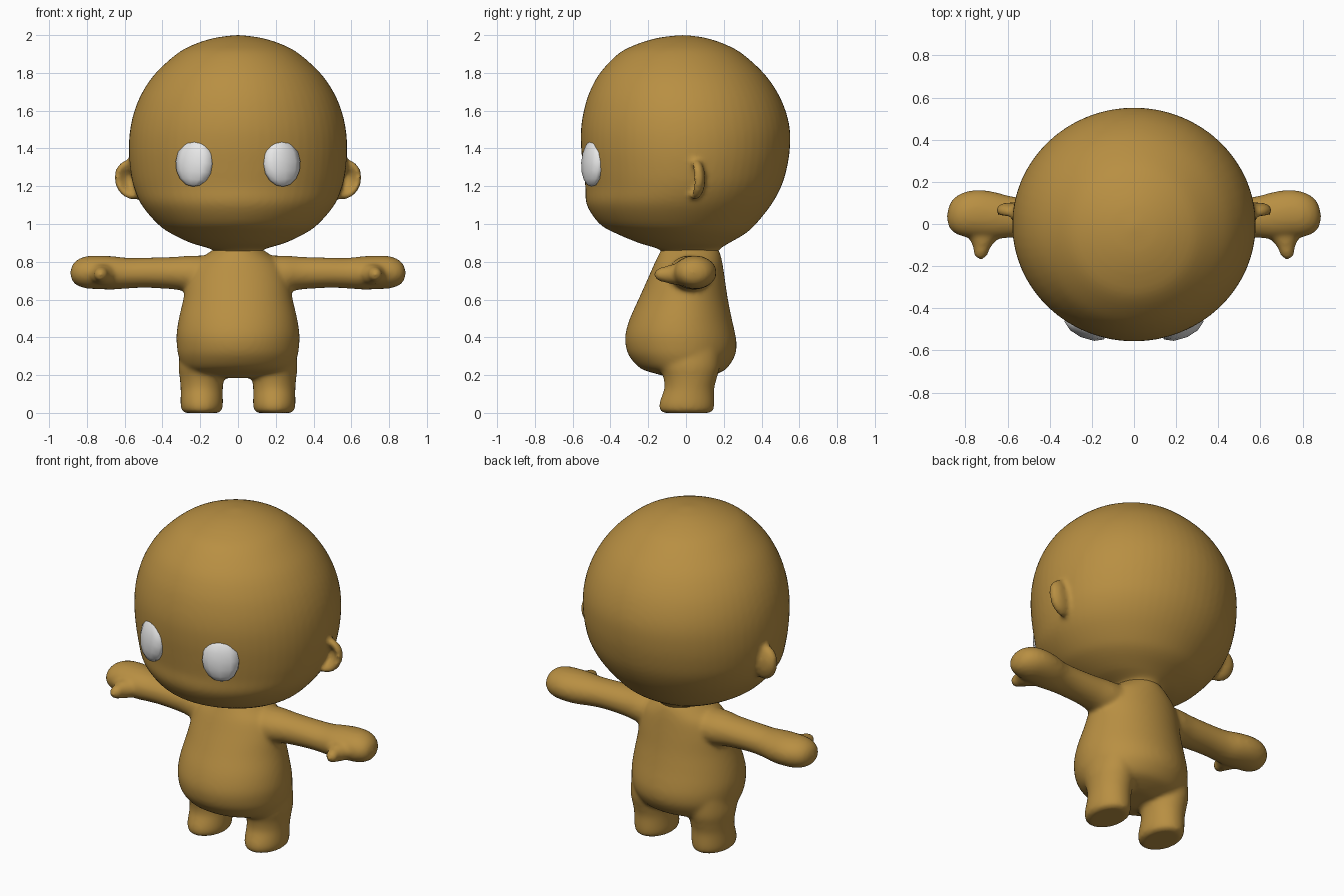
import bpy, bmesh, math
from mathutils import Vector, Matrix


def material(name, color):
    m = bpy.data.materials.new(name)
    m.diffuse_color = (*color, 1)
    return m


SKIN = material("brown skin", (0.48, 0.275, 0.055))
WHITE = material("eye white", (0.8, 0.8, 0.8))


def spline(rows, steps=4):
    """Catmull-Rom subdivision of a list of section tuples."""
    out = []
    for i in range(len(rows) - 1):
        a, b, c, d = (rows[max(i - 1, 0)], rows[i], rows[i + 1], rows[min(i + 2, len(rows) - 1)])
        for s in range(steps):
            t = s / steps
            out.append([0.5 * (2 * q + (r - p) * t + (2 * p - 5 * q + 4 * r - u) * t * t
                               + (3 * q - p - 3 * r + u) * t ** 3)
                        for p, q, r, u in zip(a, b, c, d)])
    return out + [list(rows[-1])]


def loft(bm, rows, place, n=64):
    """Closed tube through elliptical sections; place(row, cos, sin) gives a point."""
    rings = []
    for row in spline(rows):
        rings.append([bm.verts.new(place(row, math.cos(2 * math.pi * k / n),
                                         math.sin(2 * math.pi * k / n))) for k in range(n)])
    for a, b in zip(rings, rings[1:]):
        for k in range(n):
            bm.faces.new((a[k], a[(k + 1) % n], b[(k + 1) % n], b[k]))
    bm.faces.new(rings[0][::-1])
    bm.faces.new(rings[-1])


def upright(cx=0):
    # row: z, half width, front y, back y
    return lambda r, c, s: (cx + r[1] * c, (r[2] + r[3]) / 2 + (r[3] - r[2]) / 2 * s, r[0])


def sideways(side):
    # row: x, centre y, half depth, centre z, half height
    return lambda r, c, s: (side * r[0], r[1] + r[2] * c, r[3] + r[4] * s)


def finish(name, bm, mat):
    bmesh.ops.recalc_face_normals(bm, faces=bm.faces[:])
    me = bpy.data.meshes.new(name)
    bm.to_mesh(me)
    bm.free()
    me.materials.append(mat)
    for p in me.polygons:
        p.use_smooth = True
    ob = bpy.data.objects.new(name, me)
    bpy.context.collection.objects.link(ob)
    return ob


def blend(ob, voxel, rounds):
    """Fuse the overlapping volumes into one soft skin."""
    r = ob.modifiers.new("fuse", 'REMESH')
    r.mode = 'VOXEL'
    r.voxel_size = voxel
    r.use_smooth_shade = True
    s = ob.modifiers.new("soften", 'SMOOTH')
    s.factor = 0.5
    s.iterations = rounds


# Head with ears
bm = bmesh.new()
loft(bm, [(0.80, 0.12, -0.12, 0.16), (0.855, 0.125, -0.13, 0.17), (0.873, 0.16, -0.16, 0.185),
          (0.90, 0.25, -0.25, 0.23), (0.95, 0.355, -0.37, 0.315), (1.0, 0.425, -0.457, 0.37),
          (1.1, 0.51, -0.525, 0.45), (1.2, 0.553, -0.533, 0.505), (1.3, 0.572, -0.545, 0.535),
          (1.4, 0.578, -0.555, 0.55), (1.5, 0.571, -0.556, 0.55), (1.6, 0.548, -0.541, 0.527),
          (1.7, 0.505, -0.51, 0.482), (1.8, 0.435, -0.455, 0.41), (1.9, 0.325, -0.36, 0.30),
          (1.95, 0.235, -0.265, 0.21), (1.985, 0.125, -0.15, 0.105), (2.0, 0.012, -0.03, 0.0)],
     upright())
for side in (-1, 1):
    ear = bmesh.ops.create_uvsphere(bm, u_segments=32, v_segments=20, radius=1)["verts"]
    for v in ear:
        x, y, z = v.co
        if y < 0:  # hollow the front of the ear into a cup
            y *= 1 - 1.7 * max(0, 1 - (x * x + z * z) / 0.75)
        v.co = (side * (0.565 + 0.09 * x), 0.05 + 0.05 * y + 0.015 * x, 1.235 + 0.105 * z + 0.012 * x)
head = finish("head", bm, SKIN)
blend(head, 0.014, 5)

# Torso, arms, thumbs and legs
bm = bmesh.new()
loft(bm, [(0.185, 0.13, -0.08, 0.10), (0.205, 0.23, -0.15, 0.16), (0.235, 0.285, -0.24, 0.215),
          (0.30, 0.315, -0.30, 0.258), (0.36, 0.324, -0.32, 0.268), (0.42, 0.325, -0.32, 0.26),
          (0.5, 0.313, -0.297, 0.242), (0.6, 0.29, -0.252, 0.222), (0.7, 0.272, -0.207, 0.207),
          (0.78, 0.24, -0.172, 0.195), (0.83, 0.18, -0.148, 0.185), (0.87, 0.125, -0.13, 0.17)],
     upright())
for side in (-1, 1):
    loft(bm, [(0.10, 0.02, 0.12, 0.73, 0.10), (0.24, 0.02, 0.115, 0.735, 0.098),
              (0.34, 0.025, 0.10, 0.74, 0.086), (0.48, 0.028, 0.095, 0.742, 0.080),
              (0.58, 0.033, 0.098, 0.74, 0.081), (0.66, 0.04, 0.112, 0.741, 0.088),
              (0.74, 0.047, 0.115, 0.744, 0.089), (0.81, 0.045, 0.105, 0.744, 0.084),
              (0.86, 0.04, 0.078, 0.742, 0.062), (0.882, 0.035, 0.04, 0.74, 0.032),
              (0.888, 0.035, 0.005, 0.74, 0.005)], sideways(side), 40)
    # Thumb: row is y, centre x, half width, half height
    loft(bm, [(0.04, 0.71, 0.09, 0.06), (-0.06, 0.715, 0.07, 0.055), (-0.11, 0.722, 0.042, 0.043),
              (-0.15, 0.728, 0.032, 0.032), (-0.17, 0.73, 0.008, 0.008)],
         lambda r, c, s: (side * (r[1] + r[2] * c), r[0], 0.733 + r[3] * s), 24)
    loft(bm, [(0.0, 0.085, -0.11, 0.12), (0.008, 0.103, -0.135, 0.142), (0.04, 0.112, -0.143, 0.15),
              (0.08, 0.112, -0.132, 0.15), (0.13, 0.112, -0.115, 0.15), (0.19, 0.117, -0.12, 0.165),
              (0.25, 0.123, -0.14, 0.18), (0.36, 0.11, -0.14, 0.18)], upright(side * 0.192), 40)
body = finish("body", bm, SKIN)
blend(body, 0.012, 10)

# Eyes: flattened ovals turned to follow the face
for side, label in ((-1, "right_eye"), (1, "left_eye")):
    bm = bmesh.new()
    bmesh.ops.create_uvsphere(bm, u_segments=10, v_segments=8, radius=1)
    bm.transform(Matrix.Translation((side * 0.23, -0.492, 1.325))
                 @ Matrix.Rotation(side * math.radians(24), 4, 'Z')
                 @ Matrix.Rotation(math.radians(-5), 4, 'X')
                 @ Matrix.Rotation(side * math.radians(-3), 4, 'Y')
                 @ Matrix.Diagonal((0.108, 0.05, 0.128, 1)))
    finish(label, bm, WHITE)
